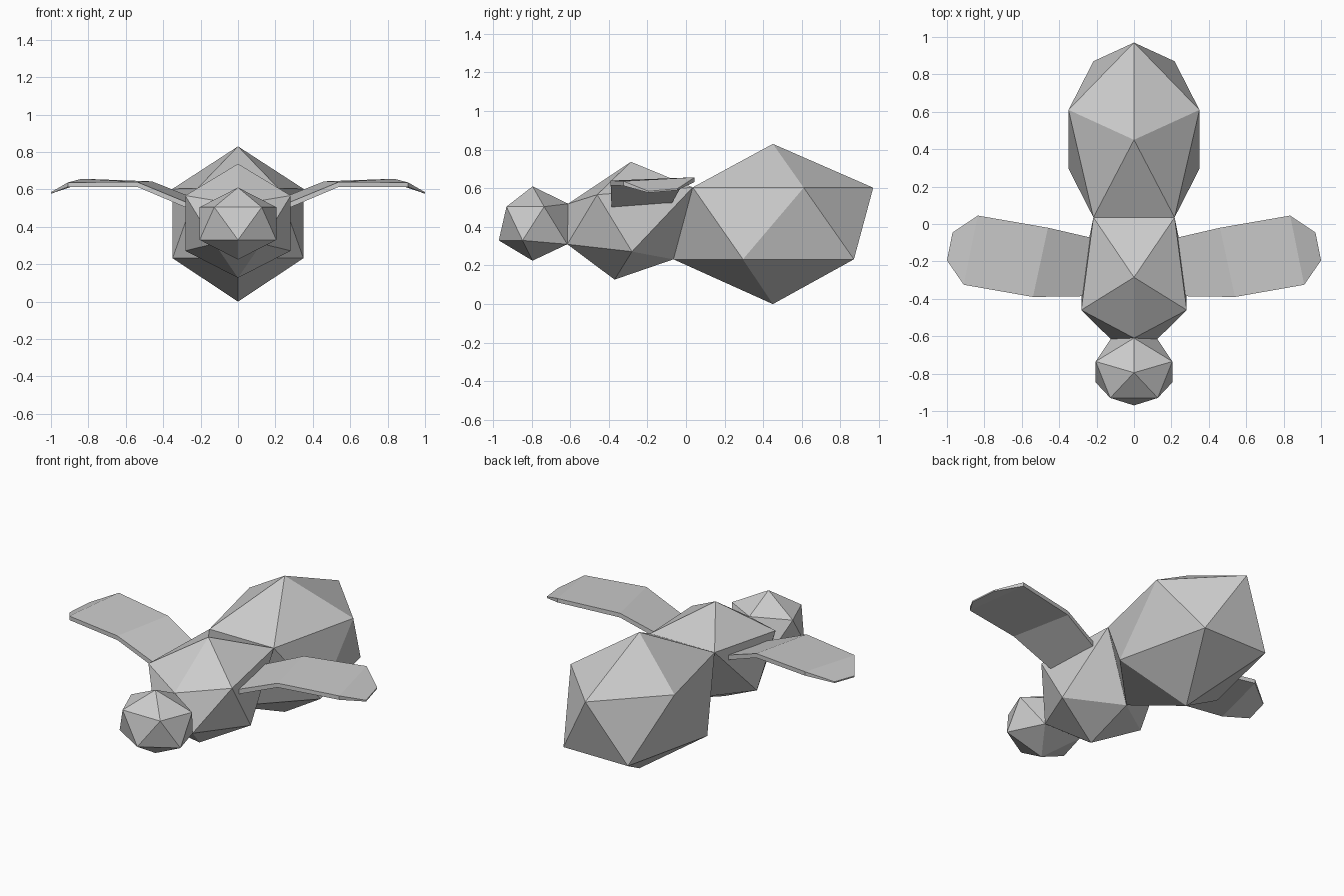
import bpy
import bmesh

cube = bpy.data.objects.get("Cube")
if cube:
    bpy.data.objects.remove(cube, do_unlink=True)

grey = bpy.data.materials.new("light_grey")
grey.use_nodes = True
grey.diffuse_color = (0.6, 0.6, 0.6, 1)
grey.node_tree.nodes["Principled BSDF"].inputs["Base Color"].default_value = grey.diffuse_color


def make_object(name, verts, faces):
    """Flat shaded mesh object with outward normals."""
    bm = bmesh.new()
    vs = [bm.verts.new(v) for v in verts]
    for f in faces:
        bm.faces.new([vs[i] for i in f])
    bmesh.ops.recalc_face_normals(bm, faces=bm.faces)
    mesh = bpy.data.meshes.new(name)
    bm.to_mesh(mesh)
    bm.free()
    mesh.materials.append(grey)
    obj = bpy.data.objects.new(name, mesh)
    bpy.context.collection.objects.link(obj)
    return obj


def flip(p):
    return (-p[0], p[1], p[2])


def body_segment(name, top, upper, lower, bottom):
    """Twenty-sided segment: each ring is a middle point, a side point and an end point."""
    mid, side, end = upper
    ring_up = [mid, side, end, flip(end), flip(side)]
    mid, side, end = lower
    ring_low = [end, side, mid, flip(side), flip(end)]
    verts = [top] + ring_up + ring_low + [bottom]
    faces = []
    for i in range(5):
        j = (i + 1) % 5
        u, un, l, ln = 1 + i, 1 + j, 6 + i, 6 + j
        faces += [(0, u, un), (u, l, un), (l, ln, un), (l, 11, ln)]
    return make_object(name, verts, faces)


# Corners shared by neighbouring segments
neck_top, neck_low = (0, -0.61, 0.52), (0.125, -0.615, 0.31)
waist_top, waist_low = (0.217, 0.035, 0.605), (0, -0.065, 0.232)

# Head
body_segment("head", (0, -0.795, 0.61),
             [neck_top, (0.205, -0.735, 0.505), (0.127, -0.93, 0.505)],
             [(0, -0.97, 0.33), (0.205, -0.847, 0.33), neck_low],
             (0, -0.795, 0.225))

# Thorax
body_segment("thorax", (0, -0.285, 0.737),
             [neck_top, (0.282, -0.46, 0.567), waist_top],
             [waist_low, (0.282, -0.28, 0.272), neck_low],
             (0, -0.37, 0.127))

# Abdomen
body_segment("abdomen", (0, 0.45, 0.83),
             [(0, 0.97, 0.603), (0.35, 0.61, 0.603), waist_top],
             [waist_low, (0.35, 0.295, 0.232), (0.217, 0.87, 0.232)],
             (0, 0.45, 0))

# Wings: front and back point of each rib, with the thickness there
ribs = [((0.2, -0.385, 0.5), (0.2, -0.08, 0.54), 0.03),
        ((0.54, -0.39, 0.64), (0.46, -0.02, 0.643), 0.026),
        ((0.91, -0.325, 0.637), (0.835, 0.045, 0.657), 0.024),
        ((1.0, -0.195, 0.585), (0.97, -0.045, 0.598), 0.008)]
for name, sx in (("left_wing", 1), ("right_wing", -1)):
    verts = []
    for front, back, thick in ribs:
        for x, y, z in (front, back):
            verts += [(sx * x, y, z), (sx * x, y, z - thick)]
    faces = [(0, 1, 3, 2)]
    for r in range(len(ribs) - 1):
        a, b = 4 * r, 4 * r + 4
        for p, q in ((0, 2), (2, 3), (3, 1), (1, 0)):
            faces.append((a + p, a + q, b + q, b + p))
    end = 4 * (len(ribs) - 1)
    faces.append((end, end + 2, end + 3, end + 1))
    make_object(name, verts, faces)
